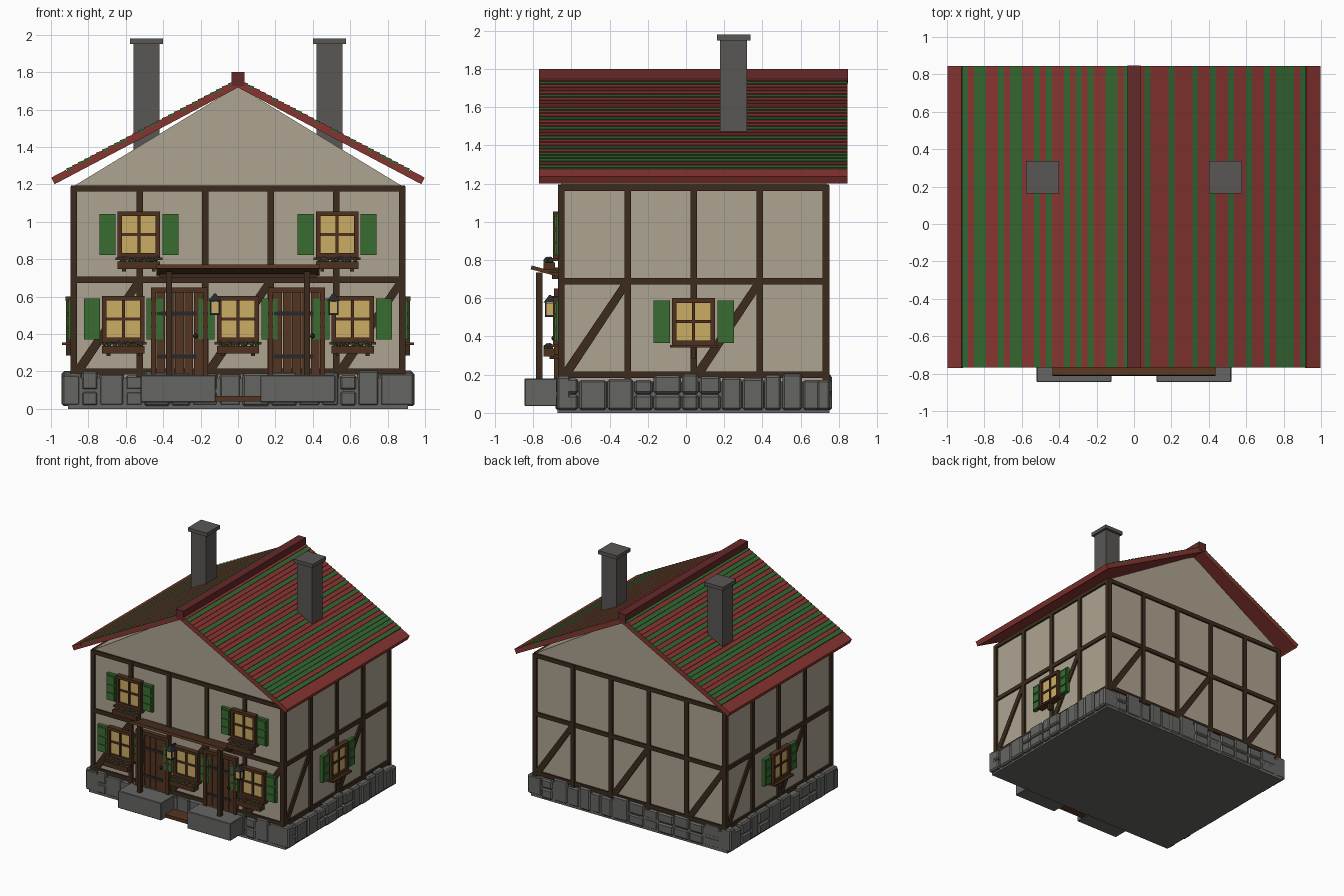
import bpy, bmesh, math, random
from mathutils import Matrix, Vector

if "Cube" in bpy.data.objects:
    bpy.data.objects.remove(bpy.data.objects["Cube"])
random.seed(4)


def mat(name, *c):
    m = bpy.data.materials.new(name)
    m.diffuse_color = (*c, 1)
    m.use_nodes = True
    m.node_tree.nodes["Principled BSDF"].inputs["Base Color"].default_value = m.diffuse_color
    return m


WALL = mat("plaster", .42, .37, .28)
TIMBER = mat("timber", .045, .024, .012)
WOOD = mat("door_wood", .09, .035, .015)
FRAME = mat("frame_wood", .075, .03, .013)
GLASS = mat("lit_glass", .60, .42, .13)
GREEN = mat("shutter_green", .04, .15, .03)
RED = mat("roof_red", .24, .035, .03)
RGREEN = mat("roof_green", .035, .13, .03)
RIDGE = mat("ridge_red", .13, .022, .022)
STONE = mat("stone", .13, .13, .125)
CHIM = mat("chimney_stone", .10, .095, .09)
IRON = mat("iron", .02, .022, .025)
LEAF = mat("leaf", .05, .14, .03)
BLOOM = mat("bloom", .25, .10, .35)


def finish(name, bm, m, M=Matrix()):
    bmesh.ops.transform(bm, matrix=M, verts=bm.verts)
    bmesh.ops.recalc_face_normals(bm, faces=bm.faces)
    me = bpy.data.meshes.new(name)
    bm.to_mesh(me)
    bm.free()
    ob = bpy.data.objects.new(name, me)
    me.materials.append(m)
    bpy.context.collection.objects.link(ob)
    return ob


def boxes(name, lst, m, M=Matrix(), bevel=0):
    """Boxes given as (x0, x1, y0, y1, z0, z1), gathered in one object."""
    bm = bmesh.new()
    for x0, x1, y0, y1, z0, z1 in lst:
        T = Matrix.Translation(((x0+x1)/2, (y0+y1)/2, (z0+z1)/2)) @ \
            Matrix.Diagonal((x1-x0, y1-y0, z1-z0, 1))
        bmesh.ops.create_cube(bm, size=1, matrix=T)
    if bevel:
        bmesh.ops.bevel(bm, geom=bm.edges[:], offset=bevel, segments=1, affect='EDGES')
    return finish(name, bm, m, M)


def prism(name, pts, y0, y1, m, M=Matrix()):
    """Extrude an x-z outline along y."""
    bm = bmesh.new()
    f = bm.faces.new([bm.verts.new((x, y0, z)) for x, z in pts])
    r = bmesh.ops.extrude_face_region(bm, geom=[f])
    bmesh.ops.translate(bm, vec=(0, y1-y0, 0), verts=[v for v in r["geom"] if isinstance(v, bmesh.types.BMVert)])
    return finish(name, bm, m, M)


def face(deg):
    """Wall frame: local x runs along the wall, local -y points outwards."""
    return Matrix.Translation((0, .04, 0)) @ Matrix.Rotation(math.radians(deg), 4, 'Z')


# plaster body and gable
boxes("walls", [(-.88, .88, -.655, .735, .1, 1.19)], WALL)
prism("gable", [(-.88, 1.19), (.88, 1.19), (0, 1.725)], -.655, .735, WALL)

# timber framing on four walls
for nm, deg, d, posts in (("front", 0, .695, 6), ("right", 90, .88, 5), ("back", 180, .695, 6), ("left", 270, .88, 5)):
    w = .877 if posts == 6 else .692
    us = [-w + 2*w*i/(posts-1) for i in range(posts)]
    y0, y1 = -d-.016, -d+.02
    lst = [(u-.017, u+.017, y0, y1, .17, 1.19) for u in us]
    lst += [(-w, w, y0+.002, y1, z-.017, z+.017) for z in (.2, .69, 1.178)]
    boxes(nm + "_timbers", lst, TIMBER, face(deg))
    for i in range(0, posts-1, 2):
        a, b = us[i]+.015, us[i+1]-.01
        prism(nm + "_brace", [(a, .20), (a+.035, .20), (b, .635), (b, .68), (b-.02, .68), (a, .235)], y0+.004, y1, TIMBER, face(deg))

    # stone blocks round the footing
    half, lst = (.945, []) if posts == 6 else (.715, [])
    u = -half
    while u < half - .03:
        n = u + random.uniform(.09, .155)
        if half - n < .08:
            n = half
        out = d + random.uniform(.018, .03) + (.035 if posts == 5 else 0)
        top = random.uniform(.17, .205)
        rows = [(.015, top)] if random.random() < .5 else [(.015, .095), (.1, top)]
        for z0, z1 in rows:
            lst.append((u+.003, n-.003, -out, -d+.05, z0, z1))
        u = n
    boxes(nm + "_footing_stones", lst, STONE, face(deg), .011)
boxes("footing", [(-.91, .91, -.672, .752, 0, .165)], STONE)


def window(nm, u, z, d, M, flowers=True):
    """Four-pane window with shutters; z is the bottom of the frame."""
    T = M @ Matrix.Translation((u, -d, z))
    w, h = .113, .245
    boxes(nm + "_glass", [(-w+.01, w-.01, -.022, .01, .01, h-.01)], GLASS, T)
    boxes(nm + "_frame", [(-w, -w+.024, -.04, 0, 0, h), (w-.024, w, -.04, 0, 0, h),
                          (-w, w, -.038, 0, 0, .024), (-w, w, -.042, 0, h-.024, h),
                          (-.008, .008, -.032, 0, 0, h), (-w, w, -.030, 0, h/2-.008, h/2+.008),
                          (-w-.012, w+.012, -.06, 0, -.014, 0)], FRAME, T)
    lst = []
    for s in (-1, 1):
        c = s*.168
        lst.append((c-.043, c+.043, -.026, 0, .012, h-.012))
        for zz in (.018, .085, .16):
            lst.append((c-.034, c+.034, -.033, 0, zz, zz+.058))
    boxes(nm + "_shutters", lst, GREEN, T)
    if flowers:
        boxes(nm + "_flower_box", [(-.113, .113, -.09, -.03, -.062, -.022)], FRAME, T)
        boxes(nm + "_box_brackets", [(c-.01, c+.01, -.06, 0, -.075, -.05) for c in (-.08, .08)], TIMBER, T)
        for part, m, r in (("leaves", LEAF, .013), ("blooms", BLOOM, .008)):
            bm = bmesh.new()
            for i in range(9):
                p = (-.096+.024*i+random.uniform(-.006, .006), random.uniform(-.08, -.05),
                     -.017 + (.012 if m == BLOOM else 0) + random.uniform(-.003, .006))
                bmesh.ops.create_icosphere(bm, subdivisions=1, radius=r, matrix=Matrix.Translation(p))
            finish(nm + "_" + part, bm, m, T)
    else:
        boxes(nm + "_bracket", [(-.012, .012, -.04, 0, -.07, -.01)], TIMBER, T)


for u in (-.613, 0, .613):
    window("lower_window", u, .358, .695, face(0))
for u in (-.53, .53):
    window("upper_window", u, .81, .695, face(0))
for deg in (90, 270):
    window("side_window", 0, .355, .88, face(deg), False)

for s in (-1, 1):
    # plank doors
    c = s*.313
    boxes("door_frame", [(c-.152, c-.125, -.69, -.65, .17, .645), (c+.125, c+.152, -.69, -.65, .17, .645),
                         (c-.152, c+.152, -.692, -.65, .622, .65)], FRAME)
    boxes("door_planks", [(c-.125+.05*i+.002, c-.077+.05*i, -.678, -.65, .17, .625) for i in range(5)], WOOD)
    boxes("door_straps", [(c-.12, c+.09, -.684, -.67, z-.011, z+.011) for z in (.28, .51)], IRON)
    bm = bmesh.new()
    bmesh.ops.create_icosphere(bm, subdivisions=2, radius=.013, matrix=Matrix.Translation((c+.085, -.692, .39)))
    finish("door_knob", bm, IRON)
    # stone step and porch post
    boxes("step", [(s*.32-.2, s*.32+.2, -.845, -.66, .035, .18)], STONE, Matrix(), .004)
    boxes("porch_post", [(s*.37-.016, s*.37+.016, -.785, -.752, .17, .735)], TIMBER)
    # chimney
    boxes("chimney", [(s*.49-.07, s*.49+.07, .178, .318, 1.36, 1.955)], CHIM)
    boxes("chimney_cap", [(s*.49-.088, s*.49+.088, .162, .338, 1.95, 1.98)], CHIM)

# plank between the steps
boxes("low_plank", [(-.12, .12, -.79, -.66, .04, .068)], WOOD)

# porch canopy
boxes("canopy_board", [(-.435, .435, -.075, .075, -.01, .01)], WOOD,
      Matrix.Translation((0, -.738, .742)) @ Matrix.Rotation(math.radians(-15), 4, 'X'))
boxes("canopy_beam", [(-.42, .42, -.70, -.66, .70, .74)], TIMBER)

# lanterns
for x in (-.123, .51):
    boxes("lantern_glass", [(x-.022, x+.022, -.733, -.689, .512, .575)], GLASS)
    boxes("lantern_frame", [(x+a-.004, x+a+.004, -.711+b-.004, -.711+b+.004, .505, .58)
                            for a in (-.023, .023) for b in (-.023, .023)]
          + [(x-.027, x+.027, -.738, -.684, .503, .512), (x-.006, x+.006, -.711, -.65, .60, .612)], IRON)
    bm = bmesh.new()
    bmesh.ops.create_cone(bm, cap_ends=True, segments=4, radius1=.05, radius2=.006, depth=.04,
                          matrix=Matrix.Translation((x, -.711, .597)) @ Matrix.Rotation(math.pi/4, 4, 'Z'))
    finish("lantern_roof", bm, IRON)

# roof slabs with red and green courses, listed from eave to ridge
EAVE, TOP = Vector((.985, 1.237)), Vector((0, 1.755))
L = (TOP-EAVE).length
along = (TOP-EAVE)/L
up = Vector((-along.y, along.x))
up = up if up.y > 0 else -up


def at(s, t, h):
    p = EAVE + along*t + up*h
    return (s*p.x, p.y)


for s, pattern in ((1, "GRGGGRGRRGRRGRRGRRGRRRGRRRGR"), (-1, "GRGGRRGRGGRRGRGRRGRGRGRRGGRG")):
    prism("roof_slab", [at(s, 0, 0), at(s, L, 0), (0, 1.718), at(s, 0, -.034)], -.766, .845, RED)
    prism("eave_board", [at(s, -.012, .006), at(s, .075, .006), at(s, .075, -.01), at(s, -.012, -.036)], -.77, .845, RED)
    step = (L-.08-.02)/len(pattern)
    for i, ch in enumerate(pattern):
        t = .08 + step*i
        prism("roof_course", [at(s, t, .012), at(s, t+step, .006), at(s, t+step, -.004), at(s, t, -.004)],
              -.768, .845, RED if ch == "R" else RGREEN)
boxes("roof_ridge", [(-.035, .035, -.77, .848, 1.725, 1.80)], RIDGE)
